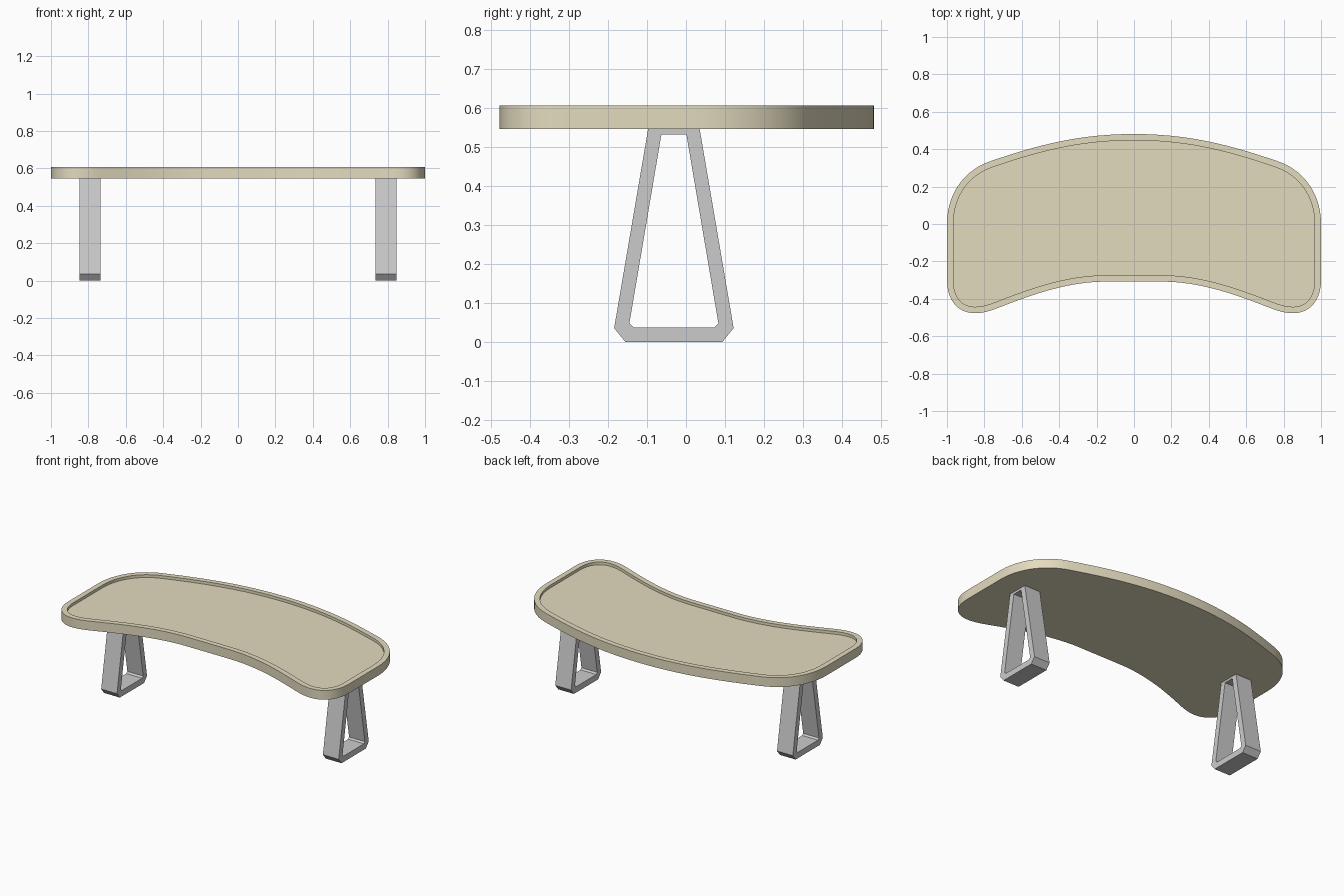
import bpy, bmesh
from mathutils import Vector
from mathutils.geometry import interpolate_bezier

if "Cube" in bpy.data.objects:
    bpy.data.objects.remove(bpy.data.objects["Cube"])


def finish(bm, name):
    bmesh.ops.recalc_face_normals(bm, faces=bm.faces)
    mesh = bpy.data.meshes.new(name)
    bm.to_mesh(mesh)
    bm.free()
    obj = bpy.data.objects.new(name, mesh)
    bpy.context.collection.objects.link(obj)
    return obj


def bridge(bm, a, b):
    n = len(a)
    for i in range(n):
        j = (i + 1) % n
        bm.faces.new((a[i], a[j], b[j], b[i]))


# Right half of the curved outline, back centre to front centre (clockwise)
segments = [
    ((0, .481), (.30, .481), (.52, .42), (.77, .335), 14),
    ((.77, .335), (.91, .287), (1, .16), (1, 0), 14),
    ((1, -.30), (1, -.41), (.94, -.477), (.85, -.477), 12),
    ((.85, -.477), (.78, -.477), (.73, -.447), (.62, -.408), 8),
    ((.62, -.408), (.45, -.345), (.30, -.308), (.15, -.308), 10),
]
half = []
for p0, h0, h1, p1, n in segments:
    for p in interpolate_bezier(Vector(p0), Vector(h0), Vector(h1), Vector(p1), n):
        p = Vector(p[:2])
        if not half or (p - half[-1]).length > 1e-4:
            half.append(p)
outline = half + [Vector((-p.x, p.y)) for p in reversed(half[1:])]


def inset(points, d):
    result = []
    n = len(points)
    for i, p in enumerate(points):
        t0 = (p - points[i - 1]).normalized()
        t1 = (points[(i + 1) % n] - p).normalized()
        t = (t0 + t1).normalized()
        result.append(p + Vector((t.y, -t.x)) * d / t.dot(t1))
    return result


# Table top with a raised rim around a shallow recess
inner = inset(outline, .034)
bm = bmesh.new()
loops = [[bm.verts.new((p.x, p.y, z)) for p in pts]
         for pts, z in ((outline, .546), (outline, .606), (inner, .606), (inner, .588))]
for a, b in zip(loops, loops[1:]):
    bridge(bm, a, b)
bm.faces.new(loops[0])
bm.faces.new(loops[-1])
top = finish(bm, "table_top")
wood = bpy.data.materials.new("tan_wood")
wood.diffuse_color = (.77, .71, .52, 1)
wood.use_nodes = True
wood.node_tree.nodes["Principled BSDF"].inputs["Base Color"].default_value = wood.diffuse_color
top.data.materials.append(wood)
bpy.context.view_layer.objects.active = top
top.select_set(True)
bpy.ops.object.shade_smooth_by_angle()

# Tapered frame legs: half profiles mirrored about the leg's own centre line
LEG_Y = -.031


def mirrored(pts):
    return [(LEG_Y + y, z) for y, z in pts] + [(LEG_Y - y, z) for y, z in reversed(pts)]


leg_outer = mirrored([(.124, 0), (.153, .036), (.066, .546)])
leg_inner = mirrored([(.104, .038), (.114, .048), (.032, .532)])


def leg(name, x0, x1):
    bm = bmesh.new()
    rings = [[bm.verts.new((x, y, z)) for y, z in pts]
             for pts, x in ((leg_outer, x0), (leg_outer, x1), (leg_inner, x1), (leg_inner, x0))]
    for i in range(4):
        bridge(bm, rings[i], rings[(i + 1) % 4])
    return finish(bm, name)


leg("right_leg", .735, .848)
leg("left_leg", -.848, -.735)
